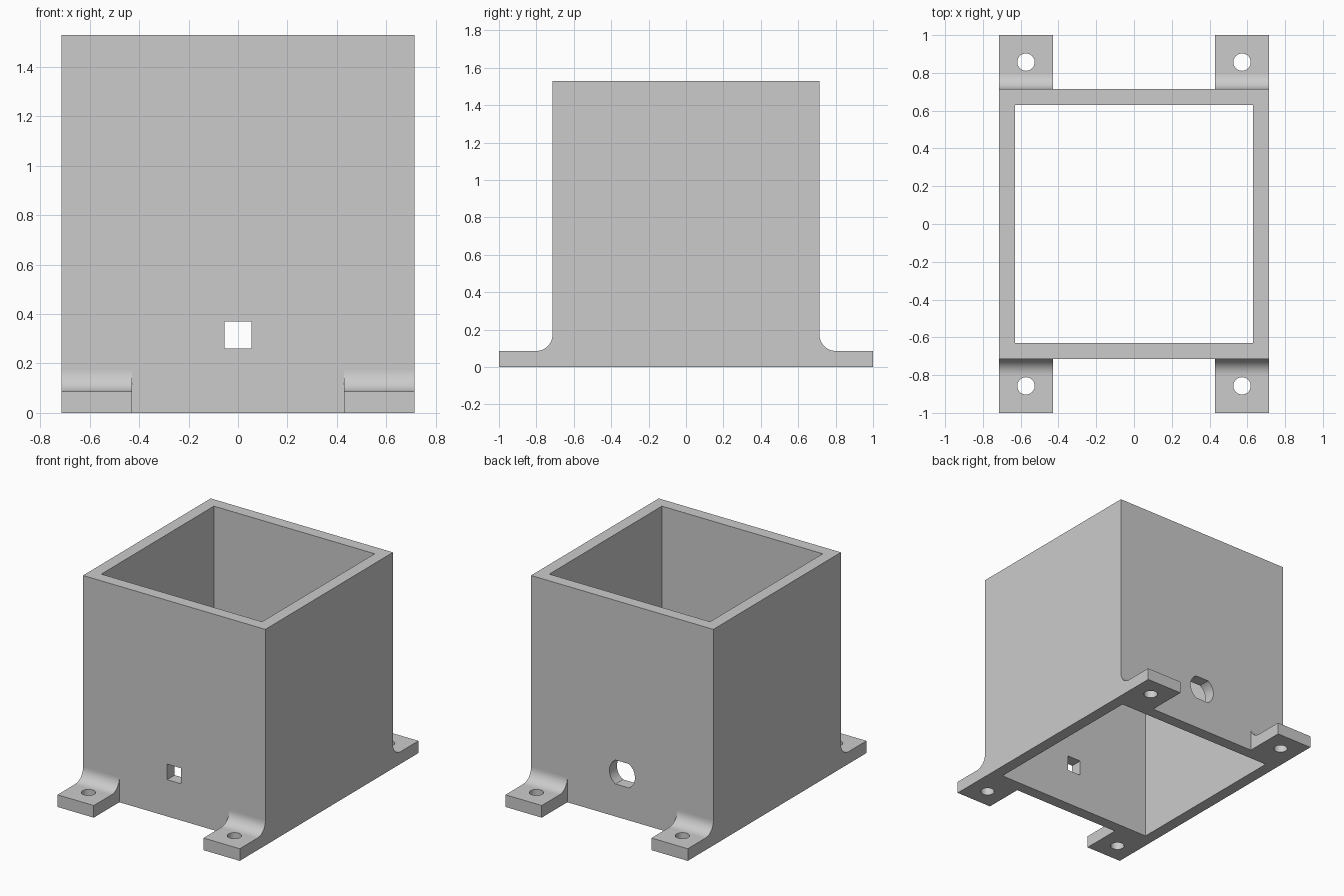
import bpy, bmesh, math

if "Cube" in bpy.data.objects:
    bpy.data.objects.remove(bpy.data.objects["Cube"])

HALF, INNER, HEIGHT = 0.714, 0.63, 1.53   # box outside, cavity, height
FOOT_Y, FOOT_Z, FOOT_X = 1.0, 0.086, 0.43  # foot tip, thickness, inner edge
FILLET = 0.086
PORT_Z = 0.315

grey = bpy.data.materials.new("light grey plastic")
grey.use_nodes = True
colour = (0.6, 0.6, 0.6, 1)
grey.diffuse_color = colour
grey.node_tree.nodes["Principled BSDF"].inputs["Base Color"].default_value = colour


def prism(name, points, depth):
    """Closed solid: points form one end cap, pushed along the depth vector."""
    bm = bmesh.new()
    cap = bm.faces.new([bm.verts.new(p) for p in points])
    ext = bmesh.ops.extrude_face_region(bm, geom=[cap], use_keep_orig=True)
    moved = [g for g in ext["geom"] if isinstance(g, bmesh.types.BMVert)]
    bmesh.ops.translate(bm, verts=moved, vec=depth)
    bmesh.ops.recalc_face_normals(bm, faces=bm.faces)
    mesh = bpy.data.meshes.new(name)
    bm.to_mesh(mesh)
    bm.free()
    obj = bpy.data.objects.new(name, mesh)
    bpy.context.collection.objects.link(obj)
    mesh.materials.append(grey)
    return obj


def block(name, x0, x1, y0, y1, z0, z1):
    base = [(x0, y0, z0), (x1, y0, z0), (x1, y1, z0), (x0, y1, z0)]
    return prism(name, base, (0, 0, z1 - z0))


def arc(radius, start, end, steps):
    angles = [math.radians(start + (end - start) * i / steps) for i in range(steps + 1)]
    return [(radius * math.cos(a), radius * math.sin(a)) for a in angles]


# Side silhouette with filleted feet, extruded across the full width
cy, cz = HALF + FILLET, FOOT_Z + FILLET
half_profile = [(FOOT_Y, 0), (FOOT_Y, FOOT_Z)]
half_profile += [(cy + u, cz + v) for u, v in arc(FILLET, 270, 180, 12)]
half_profile.append((HALF, HEIGHT))
profile = half_profile + [(-y, z) for y, z in reversed(half_profile)]
housing = prism("housing", [(-HALF, y, z) for y, z in profile], (2 * HALF, 0, 0))

# Open cavity and the gaps between the feet
cutters = [block("cavity_cutter", -INNER, INNER, -INNER, INNER, -0.2, HEIGHT + 0.2)]
for side in (-1, 1):
    y0, y1 = sorted((side * HALF, side * 1.2))
    cutters.append(block("gap_cutter", -FOOT_X, FOOT_X, y0, y1, -0.2, 0.5))

# Screw holes in the four feet
for sx in (-1, 1):
    for sy in (-1, 1):
        ring = [(sx * 0.572 + u, sy * 0.857 + v, -0.1) for u, v in arc(0.046, 0, 360, 32)[:-1]]
        cutters.append(prism("screw_hole_cutter", ring, (0, 0, 0.4)))

# Square front port
cutters.append(block("front_port_cutter", -0.055, 0.055, -0.8, -0.5, PORT_Z - 0.055, PORT_Z + 0.055))

# Back port: round with a flat top and bottom
flat = 58
outline = arc(0.1, -flat, flat, 16) + arc(0.1, 180 - flat, 180 + flat, 16)
cutters.append(prism("back_port_cutter", [(u, 0.5, PORT_Z + v) for u, v in outline], (0, 0.3, 0)))

# Apply the cuts, then drop the cutters
for cutter in cutters:
    cutter.hide_render = True
    cut = housing.modifiers.new(cutter.name, "BOOLEAN")
    cut.operation, cut.solver, cut.object = "DIFFERENCE", "EXACT", cutter
bpy.context.view_layer.update()
graph = bpy.context.evaluated_depsgraph_get()
result = bpy.data.meshes.new_from_object(housing.evaluated_get(graph))
housing.modifiers.clear()
housing.data = result
for cutter in cutters:
    bpy.data.objects.remove(cutter)

# Smooth only the curved faces; flat walls stay flat
for face in result.polygons:
    face.use_smooth = max(abs(c) for c in face.normal) < 0.9995
